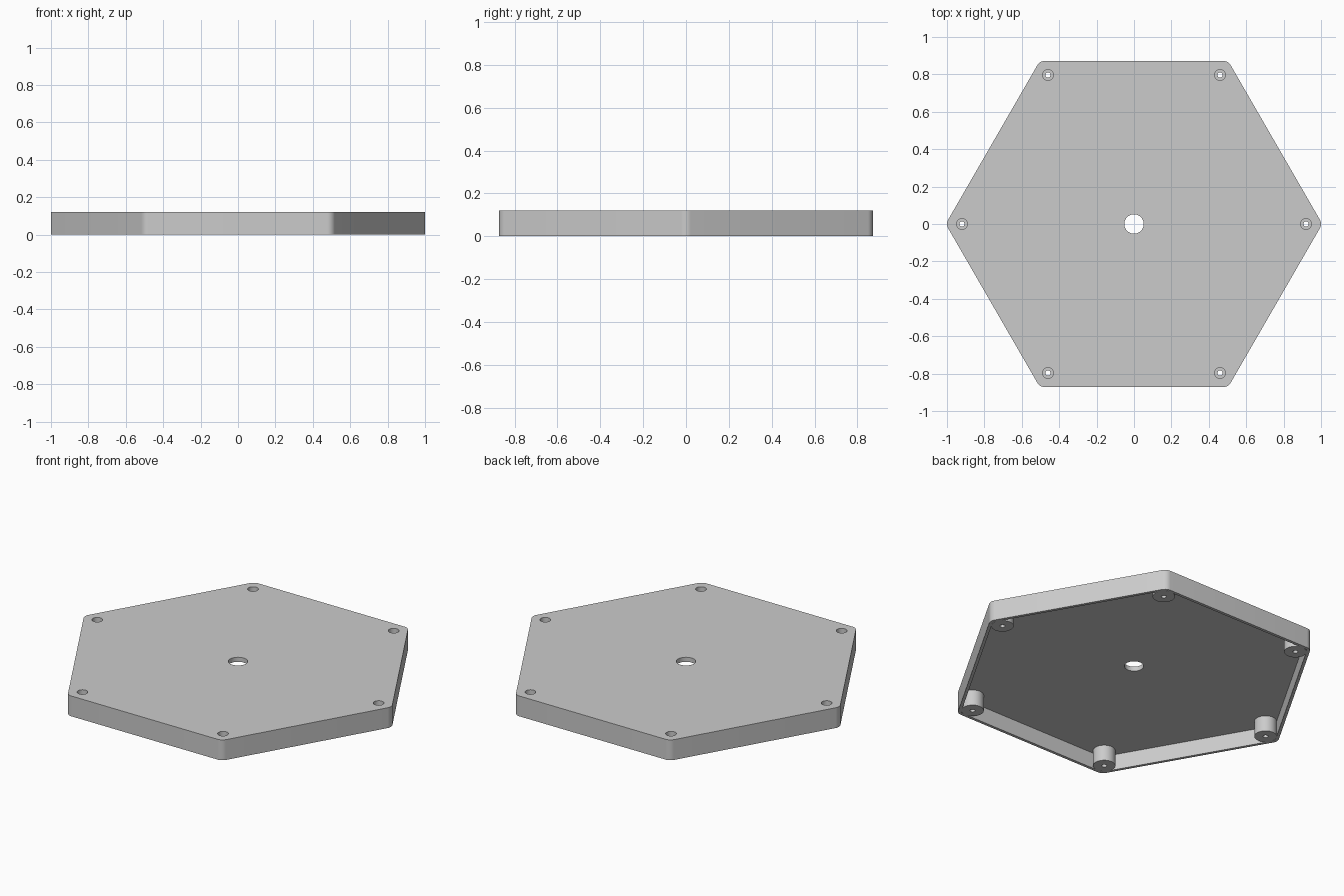
import bpy
import bmesh
from math import cos, sin, pi, radians
from mathutils import Vector

cube = bpy.data.objects.get("Cube")
if cube:
    bpy.data.objects.remove(cube, do_unlink=True)

HEIGHT, PLATE, WALL = 0.12, 0.027, 0.017
APOTHEM, CORNER = 0.872, 0.045
BOSS_RING, BOSS_R = 0.92, 0.06
HEAD_R, HEAD_DEPTH, SCREW_R = 0.029, 0.05, 0.014
CENTRE_R = 0.052

grey = bpy.data.materials.new("light grey")
grey.use_nodes = True
colour = (0.6, 0.6, 0.6, 1)
grey.diffuse_color = colour
grey.node_tree.nodes["Principled BSDF"].inputs["Base Color"].default_value = colour


def circle(radius, centre=(0, 0), sides=32):
    return [(centre[0] + radius * cos(2 * pi * i / sides),
             centre[1] + radius * sin(2 * pi * i / sides)) for i in range(sides)]


def rounded_hexagon(apothem, radius, steps=8):
    reach = (apothem - radius) / cos(pi / 6)
    points = []
    for k in range(6):
        a = k * pi / 3
        for i in range(steps + 1):
            b = a - pi / 6 + i * pi / 3 / steps
            points.append((reach * cos(a) + radius * cos(b),
                           reach * sin(a) + radius * sin(b)))
    return points


def prism(name, outlines, bottom, top):
    """Extrude one or more closed outlines between two heights."""
    bm = bmesh.new()
    for outline in outlines:
        face = bm.faces.new([bm.verts.new((x, y, bottom)) for x, y in outline])
        lifted = bmesh.ops.extrude_face_region(bm, geom=[face])
        verts = [g for g in lifted["geom"] if isinstance(g, bmesh.types.BMVert)]
        bmesh.ops.translate(bm, verts=verts, vec=Vector((0, 0, top - bottom)))
    bmesh.ops.recalc_face_normals(bm, faces=bm.faces)
    mesh = bpy.data.meshes.new(name)
    bm.to_mesh(mesh)
    bm.free()
    mesh.materials.append(grey)
    obj = bpy.data.objects.new(name, mesh)
    bpy.context.collection.objects.link(obj)
    return obj


def cut(target, cutter):
    """Subtract the cutter, then discard it."""
    mod = target.modifiers.new("cut", "BOOLEAN")
    mod.operation = "DIFFERENCE"
    mod.solver = "EXACT"
    mod.object = cutter
    bpy.context.view_layer.objects.active = target
    bpy.ops.object.modifier_apply(modifier=mod.name)
    bpy.data.objects.remove(cutter, do_unlink=True)


corners = [(BOSS_RING * cos(k * pi / 3), BOSS_RING * sin(k * pi / 3)) for k in range(6)]

# Hollow underside, leaving a round screw boss in each corner
cavity = prism("cavity_cutter", [rounded_hexagon(APOTHEM - WALL, CORNER - WALL)],
               -0.05, HEIGHT - PLATE)
cut(cavity, prism("boss_cutter", [circle(BOSS_R, c) for c in corners], -0.1, HEIGHT + 0.1))

# Hexagonal cover
cover = prism("hexagonal_cover", [rounded_hexagon(APOTHEM, CORNER)], 0, HEIGHT)
cut(cover, cavity)

# Counterbored screw holes and the central hole
cut(cover, prism("head_cutter", [circle(HEAD_R, c) for c in corners],
                 HEIGHT - HEAD_DEPTH, HEIGHT + 0.1))
cut(cover, prism("hole_cutter", [circle(SCREW_R, c, 24) for c in corners] + [circle(CENTRE_R, sides=48)],
                 -0.1, HEIGHT + 0.2))

# Smooth rounded walls, crisp edges
bpy.ops.object.select_all(action="DESELECT")
cover.select_set(True)
bpy.context.view_layer.objects.active = cover
bpy.ops.object.shade_smooth_by_angle(angle=radians(30))
